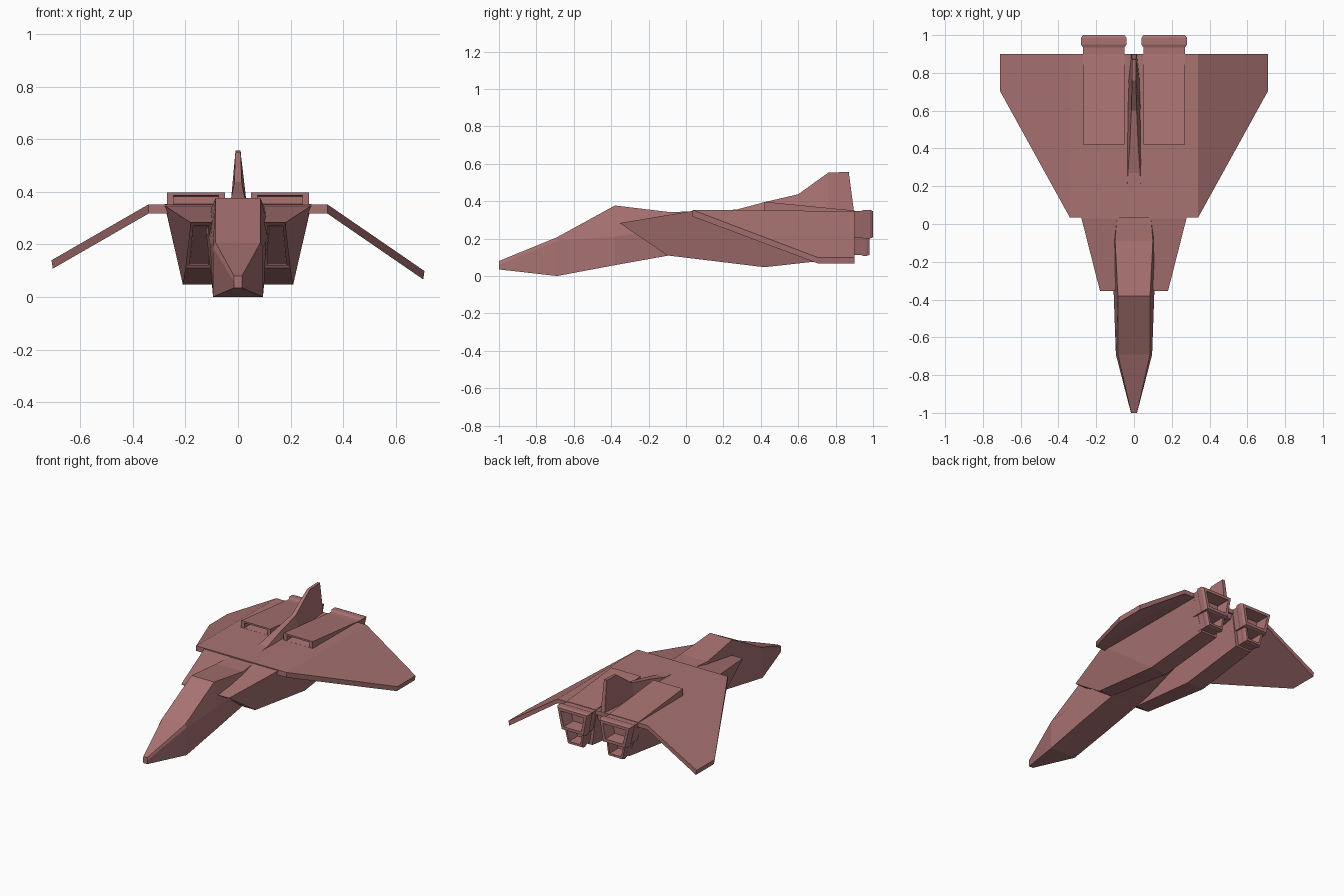
import bpy, bmesh
from mathutils import Vector

if "Cube" in bpy.data.objects:
    bpy.data.objects.remove(bpy.data.objects["Cube"])

paint = bpy.data.materials.new("dusty_red")
paint.diffuse_color = (0.40, 0.17, 0.17, 1)
paint.use_nodes = True
paint.node_tree.nodes["Principled BSDF"].inputs["Base Color"].default_value = paint.diffuse_color


def loft(name, rings, mirror=False):
    """Skin a list of equal-sized point rings and cap both ends."""
    bm = bmesh.new()
    vs = [[bm.verts.new(p) for p in r] for r in rings]
    n = len(vs[0])
    for a, b in zip(vs, vs[1:]):
        for i in range(n):
            j = (i + 1) % n
            bm.faces.new((a[i], a[j], b[j], b[i]))
    bm.faces.new(vs[0][::-1])
    bm.faces.new(vs[-1])
    bmesh.ops.recalc_face_normals(bm, faces=bm.faces)
    me = bpy.data.meshes.new(name)
    bm.to_mesh(me)
    bm.free()
    me.materials.append(paint)
    ob = bpy.data.objects.new(name, me)
    bpy.context.collection.objects.link(ob)
    if mirror:
        ob.modifiers.new("mirror", 'MIRROR').use_mirror_merge = False
    return ob


def inset(ring, sx, sz, dy=0):
    """Scale a ring about its centre and shift it along y."""
    c = sum((Vector(p) for p in ring), Vector()) / len(ring)
    return [(c.x + (p[0] - c.x) * sx,
             c.y + (p[1] - c.y) * sz + dy,
             c.z + (p[2] - c.z) * sz) for p in ring]


def at_y(quad, y):
    return [(x, y, z) for x, z in quad]


# Fuselage: six-sided sections (y, top z, top hw, mid z, mid hw, bottom z, bottom hw)
body = [(-1, .08, .015, .06, .016, .035, .015),
        (-.69, .207, .085, .19, .096, .0, .095),
        (-.38, .377, .085, .21, .107, .058, .10),
        (-.09, .342, .10, .25, .122, .11, .10),
        (.03, .345, .09, .27, .12, .125, .09),
        (.33, .345, .05, .29, .07, .19, .06),
        (.89, .34, .03, .32, .05, .28, .04)]
loft("fuselage", [[(-tw, y, tz), (tw, y, tz), (mw, y, mz), (bw, y, bz), (-bw, y, bz), (-mw, y, mz)]
                  for y, tz, tw, mz, mw, bz, bw in body])

# Engine nacelles with raked hollow intakes
lip = [(.18, -.355, .283), (.20, -.1, .11), (.10, -.1, .11), (.10, -.355, .283)]
throat = inset(lip, .72, .86, .01)
loft("engine_nacelle", [
    inset(throat, .95, .95, .22), throat, lip,
    [(.278, .03, .347), (.21, .42, .047), (.085, .42, .047), (.08, .03, .347)],
    [(.27, .895, .335), (.20, .895, .10), (.08, .895, .10), (.05, .895, .335)]], True)

# Flat deck joining the wings
loft("wing_deck", [[(s * .34, .035, .318), (s * .34, .035, .353),
                    (s * .34, .9, .347), (s * .34, .9, .318)] for s in (-1, 1)])

# Drooped wings, the right tip a little lower
for name, s, tip in (("left_wing", -1, .108), ("right_wing", 1, .067)):
    loft(name, [[(s * .34, .035, .318), (s * .34, .035, .353), (s * .34, .9, .347), (s * .34, .9, .318)],
                [(s * .705, .705, tip), (s * .71, .705, tip + .032),
                 (s * .71, .9, tip + .032), (s * .705, .9, tip)]])

# Raised engine covers with a slot at the front
front = at_y([(.05, .34), (.27, .34), (.27, .397), (.05, .397)], .42)
slot = inset(front, .78, .62)
loft("engine_cover", [inset(slot, 1, .8, .06), slot, front,
                      at_y([(.05, .33), (.27, .33), (.27, .35), (.05, .35)], .9)], True)

# Spine and tail fin (y, base hw, top z, top hw)
fin = [(.15, .045, .350, .040), (.27, .043, .355, .032), (.42, .040, .395, .022),
       (.60, .036, .437, .014), (.76, .030, .552, .010), (.87, .022, .557, .010)]
rings = [[(-b, y, .33), (b, y, .33), (t, y, z), (-t, y, z)] for y, b, z, t in fin]
rings[-1][0] = (-.015, .9, .33)
rings[-1][1] = (.015, .9, .33)
loft("tail_fin", rings)

# Hollow exhaust nozzles with bulged rims
upper = [(.05, .347), (.27, .347), (.238, .207), (.075, .207)]
lower = [(.085, .215), (.23, .215), (.205, .112), (.10, .112)]
for name, quad, end in (("upper_nozzle", upper, 1.0), ("lower_nozzle", lower, .98)):
    base = at_y(quad, .86)
    rim = inset(base, 1.09, 1.09)
    loft(name, [base, at_y(quad, .935), at_y([(p[0], p[2]) for p in rim], .95),
                at_y([(p[0], p[2]) for p in rim], end - .015),
                at_y(quad, end),
                inset(at_y(quad, end), .8, .72),
                inset(at_y(quad, end), .72, .62, -.09)], True)
